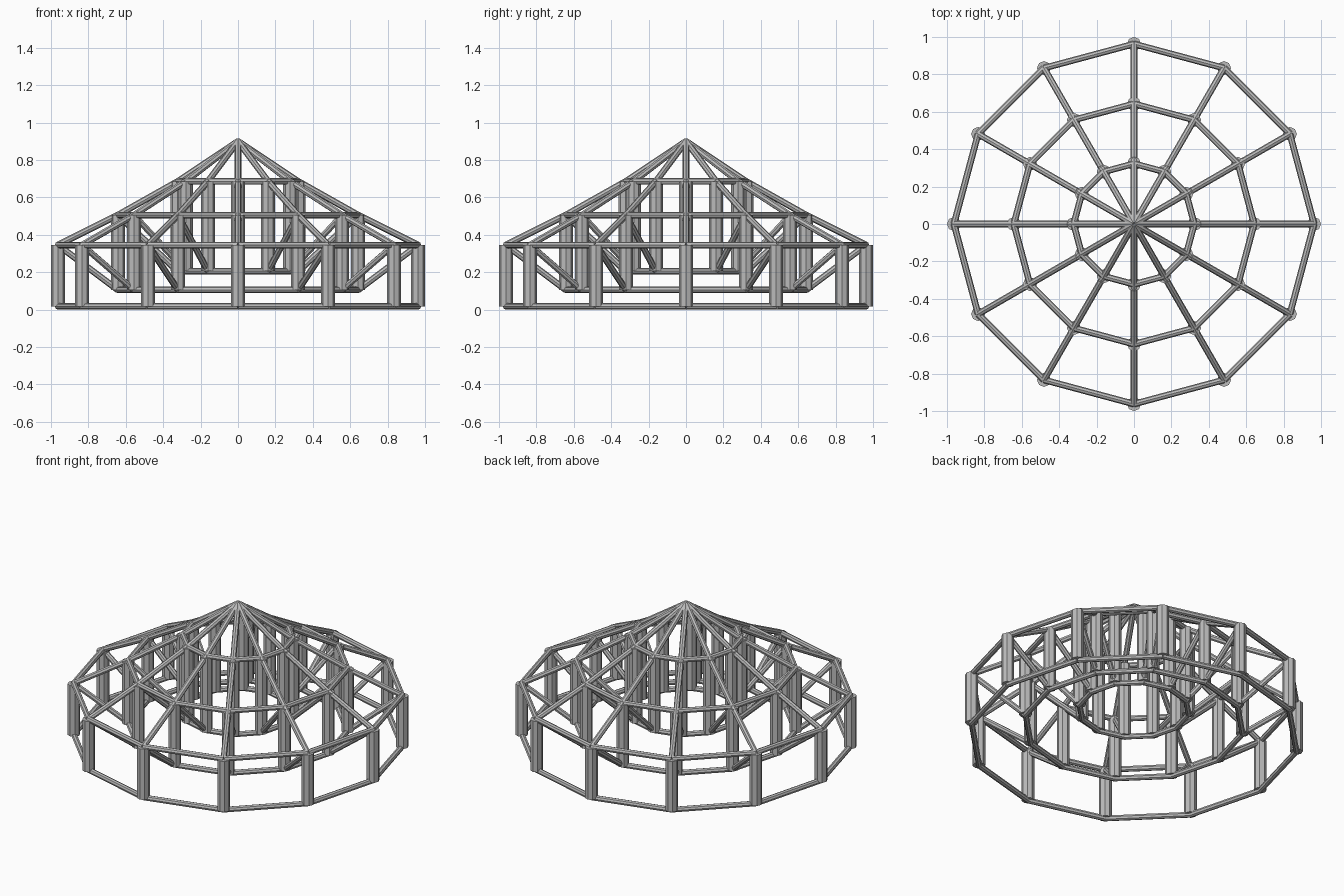
import bpy
import bmesh
from math import cos, sin, tau
from mathutils import Vector, Matrix

cube = bpy.data.objects.get("Cube")
if cube:
    bpy.data.objects.remove(cube, do_unlink=True)

grey = bpy.data.materials.new("steel_grey")
grey.use_nodes = True
colour = (0.5, 0.5, 0.5, 1)
grey.diffuse_color = colour
grey.node_tree.nodes["Principled BSDF"].inputs["Base Color"].default_value = colour

COUNT = 12
BEAM = 0.0175
POST = 0.0375
APEX = Vector((0, 0, 0.9))
# radius, bottom height and top height of each ring, outside to inside
RINGS = {
    "outer": (0.9625, BEAM, 0.345),
    "middle": (0.6425, 0.105, 0.505),
    "inner": (0.3225, 0.205, 0.685),
}


def ring_points(radius, z):
    return [Vector((radius * cos(tau * i / COUNT), radius * sin(tau * i / COUNT), z))
            for i in range(COUNT)]


def make_tubes(name, pairs, radius):
    """One object holding an eight-sided bar between each pair of points."""
    bm = bmesh.new()
    for a, b in pairs:
        span = b - a
        turn = span.to_track_quat('Z', 'Y').to_matrix().to_4x4()
        if abs(span.x) + abs(span.y) < 1e-6:
            turn = Matrix.Identity(4)
        bmesh.ops.create_cone(bm, cap_ends=True, segments=8, radius1=radius,
                              radius2=radius, depth=span.length,
                              matrix=Matrix.Translation((a + b) / 2) @ turn)
    mesh = bpy.data.meshes.new(name)
    bm.to_mesh(mesh)
    bm.free()
    mesh.materials.append(grey)
    bpy.context.collection.objects.link(bpy.data.objects.new(name, mesh))


def loop_pairs(points):
    return list(zip(points, points[1:] + points[:1]))


# Ring beams and posts
bottoms, tops = [], []
for label, (radius, low, high) in RINGS.items():
    bottom, top = ring_points(radius, low), ring_points(radius, high)
    make_tubes(label + "_bottom_ring", loop_pairs(bottom), BEAM)
    make_tubes(label + "_top_ring", loop_pairs(top), BEAM)
    make_tubes(label + "_posts", list(zip(bottom, top)), POST)
    bottoms.append(bottom)
    tops.append(top)

# Roof rafters, rising ring by ring to the apex
make_tubes("lower_rafters", list(zip(tops[0], tops[1])), BEAM)
make_tubes("middle_rafters", list(zip(tops[1], tops[2])), BEAM)
make_tubes("upper_rafters", [(p, APEX) for p in tops[2]], BEAM)

# Diagonal braces, from each ring top to the next ring's foot
make_tubes("outer_braces", list(zip(tops[0], bottoms[1])), BEAM)
make_tubes("inner_braces", list(zip(tops[1], bottoms[2])), BEAM)
